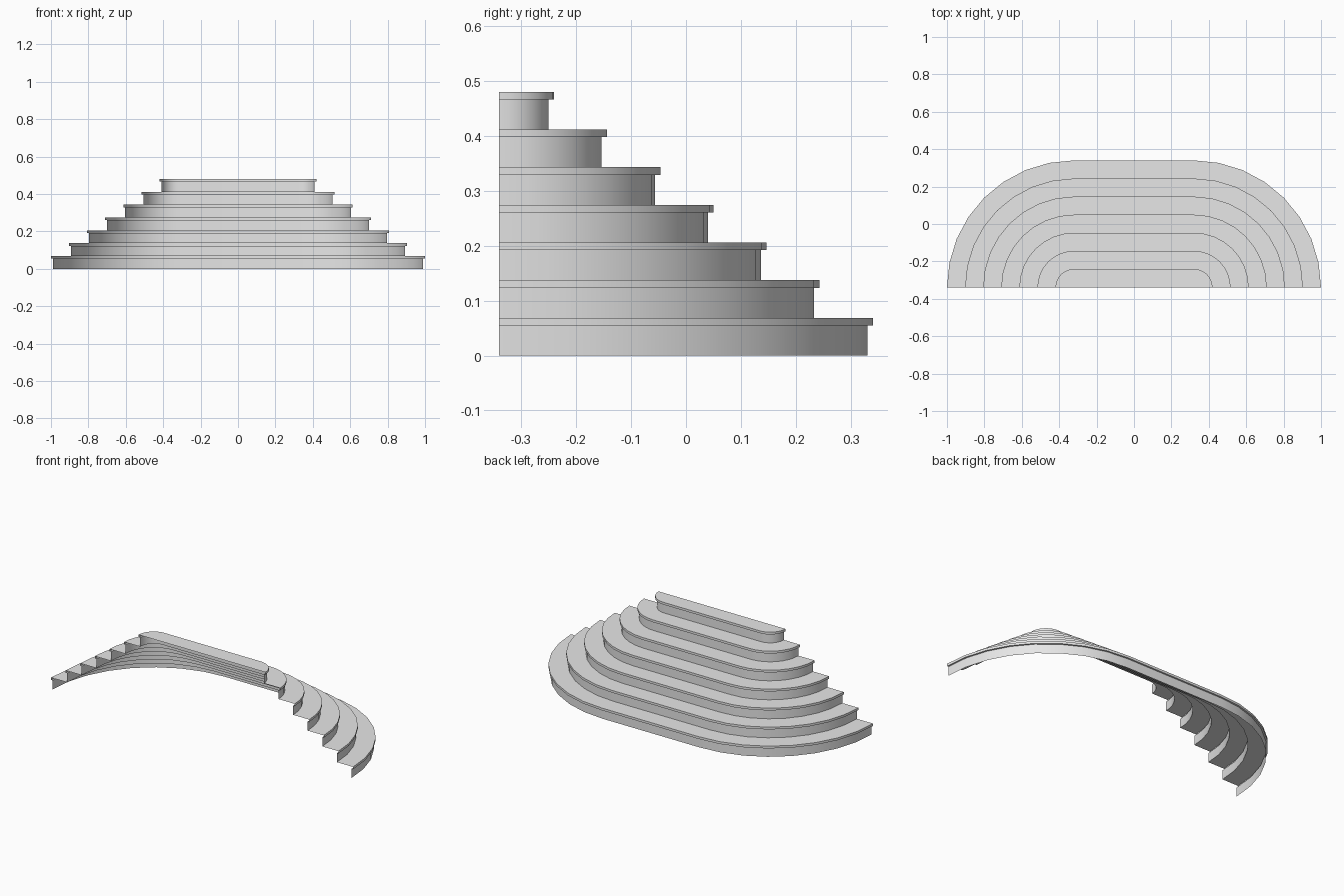
import bpy
import bmesh
import math

cube = bpy.data.objects.get("Cube")
if cube:
    bpy.data.objects.remove(cube, do_unlink=True)

STEPS = 7
HEIGHT = 0.48 / STEPS      # rise of one step
RADIUS = 0.68              # corner radius of the lowest tread
RUN = 0.0967               # depth of one step
HALF_FLAT = 0.32           # half length of the straight middle
FRONT = -0.34              # plane of the open side
NOSING = 0.01              # overhang of a tread past its riser
LIP = 0.014                # height of a tread edge
SEGMENTS = 8               # facets per rounded corner

stone = bpy.data.materials.new("light grey")
stone.use_nodes = True
grey = (0.8, 0.8, 0.8, 1)
stone.diffuse_color = grey
stone.node_tree.nodes["Principled BSDF"].inputs["Base Color"].default_value = grey


def outline(radius, z):
    """Open path round the step, from the left end over the back to the right end."""
    quarter = [math.pi / 2 * i / SEGMENTS for i in range(SEGMENTS + 1)]
    half = [(HALF_FLAT + radius * math.cos(a), FRONT + radius * math.sin(a), z)
            for a in quarter]
    return half + [(-x, y, h) for x, y, h in reversed(half)]


def sweep(name, profile, capped=False):
    """Skin a (radius, z) profile round the step outline."""
    bm = bmesh.new()
    rows = [[bm.verts.new(p) for p in outline(r, z)] for r, z in profile]
    for low, high in zip(rows, rows[1:]):
        for i in range(len(low) - 1):
            bm.faces.new((low[i], low[i + 1], high[i + 1], high[i]))
    if capped:
        bm.faces.new(rows[-1])
    mesh = bpy.data.meshes.new(name)
    bm.to_mesh(mesh)
    bm.free()
    mesh.materials.append(stone)
    obj = bpy.data.objects.new(name, mesh)
    bpy.context.collection.objects.link(obj)
    bpy.ops.object.select_all(action="DESELECT")
    obj.select_set(True)
    bpy.context.view_layer.objects.active = obj
    bpy.ops.object.shade_smooth_by_angle(angle=math.radians(30))


for n in range(STEPS):
    edge = RADIUS - n * RUN
    wall = edge - NOSING
    bottom, top = n * HEIGHT, (n + 1) * HEIGHT
    last = n == STEPS - 1

    # Upright wall of the step
    sweep(f"riser_{n + 1}", [(wall, bottom), (wall, top - LIP)])

    # Overhang, lip and walking surface up to the next riser
    tread = [(wall, top - LIP), (edge, top - LIP), (edge, top)]
    if not last:
        tread.append((wall - RUN, top))
    sweep(f"tread_{n + 1}", tread, capped=last)
